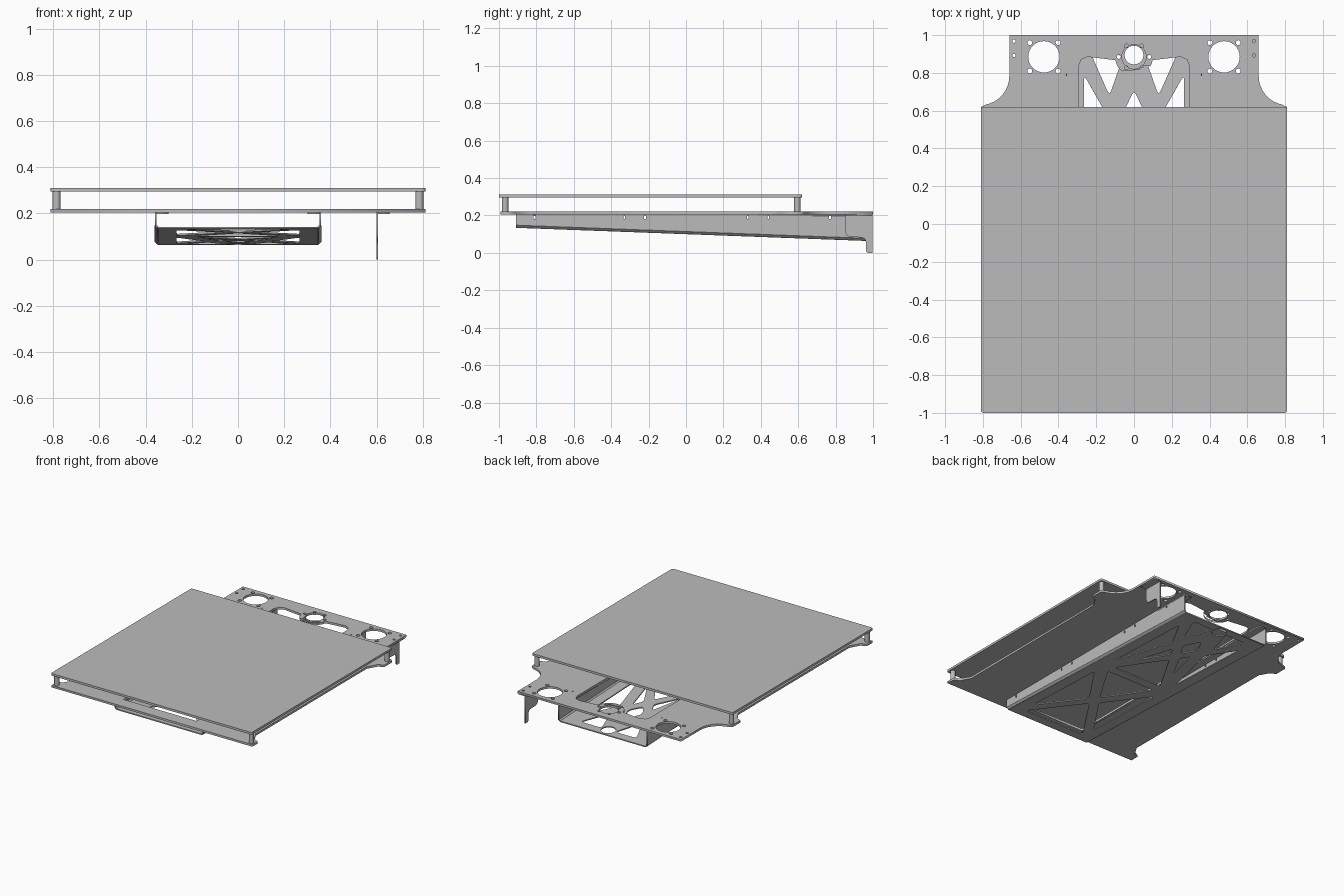
import bpy, math
from mathutils import Matrix, Vector

cube = bpy.data.objects.get("Cube")
if cube:
    bpy.data.objects.remove(cube)

grey = bpy.data.materials.new("plain grey metal")
grey.use_nodes = True
COLOUR = (0.5, 0.5, 0.5, 1)
grey.diffuse_color = COLOUR
grey.node_tree.nodes["Principled BSDF"].inputs["Base Color"].default_value = COLOUR


def circle(x, y, r, n=24):
    return [(x + r * math.cos(i * math.tau / n), y + r * math.sin(i * math.tau / n)) for i in range(n)]


def rounded(points, r, steps=5):
    """Round every corner of a closed outline."""
    out = []
    pts = [Vector(p) for p in points]
    for i, p in enumerate(pts):
        a, b = pts[i - 1] - p, pts[(i + 1) % len(pts)] - p
        start = p + a.normalized() * min(r, a.length * 0.45)
        end = p + b.normalized() * min(r, b.length * 0.45)
        for k in range(steps + 1):
            t = k / steps
            out.append(start * (1 - t) ** 2 + p * 2 * t * (1 - t) + end * t * t)
    return out


def mirror(points):
    return [(-x, y) for x, y in points]


def closed(half):
    """Complete a half outline across the centre line."""
    return half + mirror(half)[::-1]


def sheet(name, loops, thick, matrix):
    """Flat sheet with holes: the first loop is the outside."""
    curve = bpy.data.curves.new(name, 'CURVE')
    curve.dimensions = '2D'
    curve.fill_mode = 'BOTH'
    curve.extrude = thick / 2
    for loop in loops:
        s = curve.splines.new('POLY')
        s.points.add(len(loop) - 1)
        for point, co in zip(s.points, loop):
            point.co = (co[0], co[1], 0, 1)
        s.use_cyclic_u = True
    temp = bpy.data.objects.new(name + " outline", curve)
    bpy.context.collection.objects.link(temp)
    deps = bpy.context.evaluated_depsgraph_get()
    mesh = bpy.data.meshes.new_from_object(temp.evaluated_get(deps))
    bpy.data.objects.remove(temp)
    mesh.name = name
    mesh.materials.clear()
    mesh.materials.append(grey)
    obj = bpy.data.objects.new(name, mesh)
    bpy.context.collection.objects.link(obj)
    obj.matrix_world = matrix
    return obj


def at(x, y, z):
    return Matrix.Translation((x, y, z))


# Sheets standing in the side plane: local x runs along y, local y runs up
UPRIGHT = Matrix(((0, 0, 1, 0), (1, 0, 0, 0), (0, 1, 0, 0), (0, 0, 0, 1)))

# Top deck
deck = rounded(closed([(0.81, -1), (0.81, 0.62)]), 0.015)
sheet("top_deck", [deck], 0.016, at(0, 0, 0.303))

# Lower plate, waisted sides with corner tabs and a stepped back
side = [(0.81, -0.992), (0.81, -0.93), (0.77, -0.91), (0.73, -0.84), (0.73, 0.44), (0.77, 0.51), (0.81, 0.53),
        (0.81, 0.62)]
shoulder = [(0.81 - 0.15 * math.sin(a), 0.785 - 0.155 * math.cos(a))
            for a in [math.radians(10 * k) for k in range(1, 10)]]
outline = closed(side + shoulder + [(0.66, 1)])
lobe = [(0.1 * math.sin(a), 0.885 - 0.1 * math.cos(a))
        for a in [math.radians(10 * k) for k in range(-8, 9)]]
opening = (rounded([(-0.295, 0.885), (-0.295, -0.9), (0.295, -0.9), (0.295, 0.885)], 0.06)
           [3:-3] + lobe[::-1])
opening = ([(-0.295, 0.83), (-0.295, -0.9), (0.295, -0.9), (0.295, 0.83), (0.28, 0.87), (0.245, 0.885)]
           + lobe[::-1] + [(-0.245, 0.885), (-0.28, 0.87)])
holes = [opening, circle(0, 0.885, 0.064, 32)]
for k in range(6):
    a = k * math.tau / 6
    holes.append(circle(0.081 * math.cos(a), 0.885 + 0.066 * math.sin(a), 0.011, 10))
for s in (-1, 1):
    holes.append(circle(s * 0.477, 0.885, 0.083, 32))
    holes += [circle(s * 0.477 + dx, 0.885 + dy, 0.013, 12) for dx in (-0.075, 0.075) for dy in (-0.075, 0.075)]
    holes += [circle(s * 0.635, y, 0.009, 10) for y in (0.892, 0.968)]
    holes.append(circle(s * 0.36, 0.79, 0.005, 8))
sheet("lower_plate", [outline] + holes, 0.015, at(0, 0, 0.2125))

# Corner standoffs between the plates
for x in (-0.785, 0.785):
    for y in (-0.967, 0.595):
        sheet("standoff", [circle(0, 0, 0.017)], 0.08, at(x, y, 0.257))

# Sloping truss floor of the tray
SLOPE = 0.0374
floor_frame = at(0, 0, 0.104) @ Matrix.Rotation(-math.atan(SLOPE), 4, 'X')
truss = [[(0.265, 0.79), (0.14, 0.57), (0.265, 0.12)],
         [(0.225, 0.895), (0.055, 0.895), (0.13, 0.68)],
         [(0.04, 0.43), (0.08, 0.505), (0.155, 0.225)],
         [(0.265, -0.1), (0.045, -0.42), (0.265, -0.74)]]
middle = [[(0, 0.71), (0.058, 0.585), (0, 0.49), (-0.058, 0.585)],
          [(0, 0.37), (0.2, 0.035), (-0.2, 0.035)],
          [(0, -0.36), (0.2, -0.035), (-0.2, -0.035)],
          [(0, -0.47), (0.25, -0.84), (-0.25, -0.84)]]
cuts = [rounded(h, 0.03) for h in truss + [mirror(h) for h in truss] + middle]
floor_edge = closed([(0.345, -0.91), (0.345, 0.96)])
sheet("tray_floor", [floor_edge] + cuts + [circle(0, 0.895, 0.05)], 0.008, floor_frame)

# Tray walls with slits along the top edge, folded lips and bottom bends
wall = [(0.96, 0.078), (0.96, 0.205)]
for y in (0.77, 0.44, 0.33, -0.22, -0.33, -0.81):
    wall += [(y + 0.005, 0.205), (y + 0.005, 0.18), (y - 0.005, 0.18), (y - 0.005, 0.205)]
wall += [(-0.91, 0.205), (-0.91, 0.148)]
for s in (-1, 1):
    sheet("tray_wall", [wall], 0.008, at(s * 0.356, 0, 0) @ UPRIGHT)
    lip = [(0.30, -0.91), (0.36, -0.91), (0.36, 0.96), (0.30, 0.96)]
    sheet("tray_lip", [[(s * x, y) for x, y in lip]], 0.008, at(0, 0, 0.201))
    bend = [(s * 0.345, -0.91), (s * 0.359, -0.91), (s * 0.359, 0.96), (s * 0.345, 0.96)]
    tilt = floor_frame @ at(s * 0.345, 0, 0) @ Matrix.Rotation(-s * math.radians(45), 4, 'Y') @ at(-s * 0.345, 0, 0)
    sheet("tray_bend", [[(x + s * 0.004 if abs(x) > 0.35 else x, y) for x, y in bend]], 0.008, tilt)

# Single hooked leg bracket on the left
leg = ([(0.85, 0.205), (0.85, 0.115), (0.857, 0.095), (0.875, 0.086), (0.94, 0.083), (0.955, 0.076), (0.962, 0.06),
        (0.962, 0.008), (0.97, 0), (0.997, 0), (0.997, 0.205)])
sheet("leg_bracket", [leg], 0.008, at(0.602, 0, 0) @ UPRIGHT)
sheet("leg_lip", [[(0.6, 0.85), (0.655, 0.85), (0.655, 0.997), (0.6, 0.997)]], 0.008, at(0, 0, 0.201))
